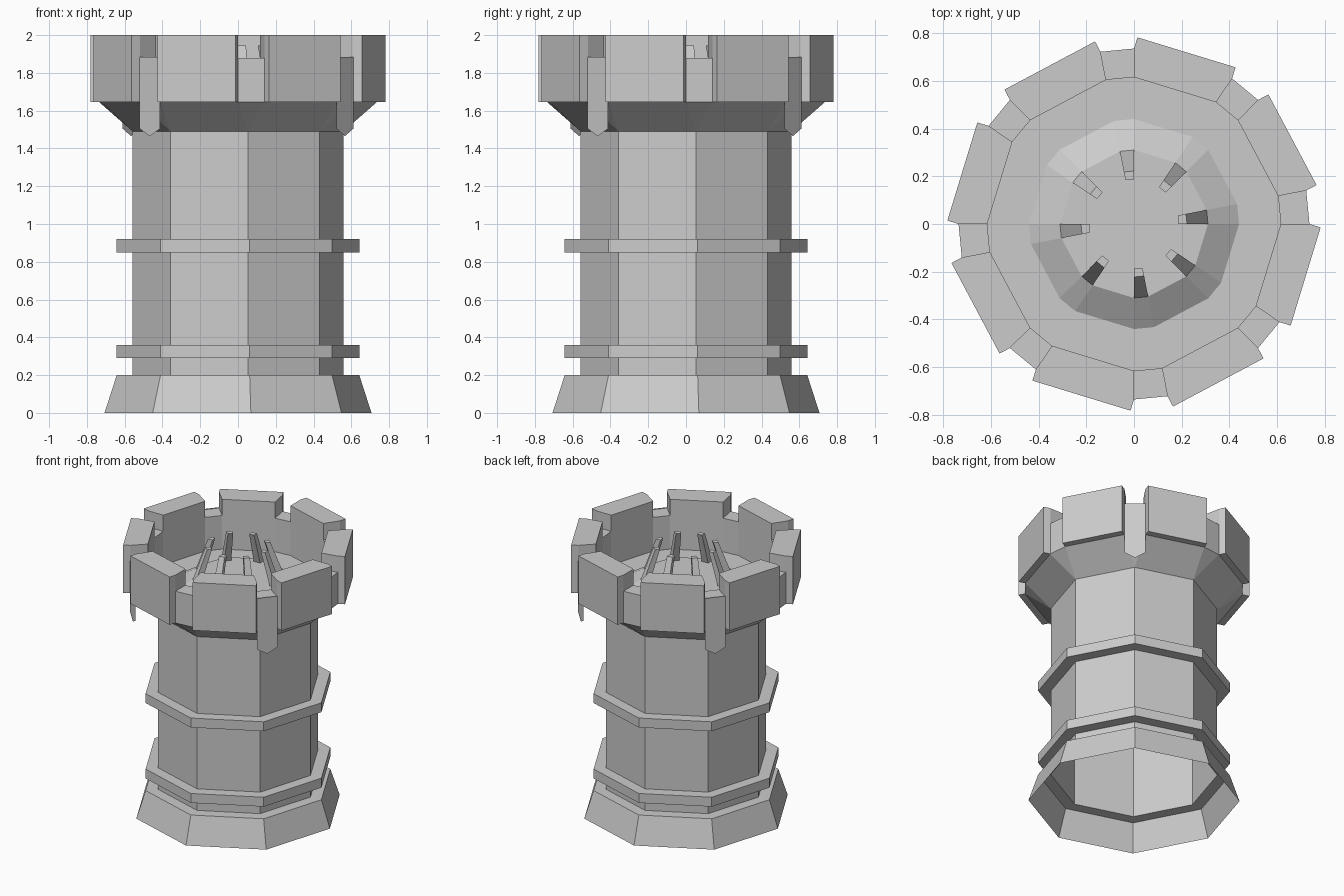
import bpy, bmesh, math
from mathutils import Vector

if "Cube" in bpy.data.objects:
    bpy.data.objects.remove(bpy.data.objects["Cube"])

OCT = [5.5 + 45 * k for k in range(8)]                       # tower corners
CROWN = [a for k in range(8) for a in (45 * k, 45 * k + 11)]  # narrow/wide sides


def pol(r, deg, z):
    a = math.radians(deg)
    return Vector((r * math.cos(a), r * math.sin(a), z))


def finish(name, bm):
    bmesh.ops.recalc_face_normals(bm, faces=bm.faces[:])
    me = bpy.data.meshes.new(name)
    bm.to_mesh(me)
    bm.free()
    ob = bpy.data.objects.new(name, me)
    bpy.context.collection.objects.link(ob)
    return ob


def loft(bm, angles, profile):
    """Faceted lathe: returns the faces of each band and the last ring."""
    rings = [[bm.verts.new(pol(r, a, z)) for a in angles] for r, z in profile]
    n = len(angles)
    bands = [[bm.faces.new((lo[i], lo[(i + 1) % n], hi[(i + 1) % n], hi[i]))
              for i in range(n)] for lo, hi in zip(rings, rings[1:])]
    return bands, rings[-1]


def lathe(name, profile):
    bm = bmesh.new()
    loft(bm, OCT, profile)
    return finish(name, bm)


# Base, shaft and the two bands (open underneath)
lathe("base", [(.71, 0), (.645, .2), (.56, .2)])
lathe("shaft", [(.56, .2), (.56, 1.49)])
for nm, z in (("lower_band", .29), ("upper_band", .85)):
    lathe(nm, [(.56, z), (.645, z), (.645, z + .07), (.56, z + .07)])

# Flare: eight corners fan out to sixteen
bm = bmesh.new()
low = [bm.verts.new(pol(.56, a, 1.49)) for a in OCT]
top = [bm.verts.new(pol(.735, a, 1.645)) for a in CROWN]
for k in range(8):
    bm.faces.new((low[k], top[2 * k + 1], top[2 * k]))
    bm.faces.new((low[k], low[(k + 1) % 8], top[(2 * k + 2) % 16], top[2 * k + 1]))
finish("flare", bm)

# Parapet wall, floor and raised hearth
bm = bmesh.new()
bands, last = loft(bm, CROWN, [(.735, 1.645), (.735, 1.88), (.615, 1.88),
                               (.615, 1.63), (.44, 1.63), (.31, 1.71)])
bm.faces.new(last)
# Merlons: raise the wide sides, then push their outer faces outward
ext = bmesh.ops.extrude_face_region(bm, geom=bands[1][1::2])
bmesh.ops.translate(bm, vec=(0, 0, .12),
                    verts=[g for g in ext["geom"] if isinstance(g, bmesh.types.BMVert)])
bmesh.ops.delete(bm, geom=[f for f in bands[1][1::2] if f.is_valid], context='FACES_ONLY')
bm.normal_update()
for k in range(8):
    d = pol(1, 28 + 45 * k, 0)
    outer = [f for f in bm.faces
             if abs(f.normal.dot(d)) > .99 and f.calc_center_median().dot(d) > .69]
    ext = bmesh.ops.extrude_face_region(bm, geom=outer)
    bmesh.ops.translate(bm, vec=d * .049,
                        verts=[g for g in ext["geom"] if isinstance(g, bmesh.types.BMVert)])
    bmesh.ops.delete(bm, geom=[f for f in outer if f.is_valid], context='FACES_ONLY')
finish("parapet", bm)

# Pointed flaps hanging below the diagonal gaps
bm = bmesh.new()
for k in (1, 3, 5, 7):
    a = 45 * k
    tip = (pol(.737, a, 1.465) + pol(.737, a + 11, 1.465)) / 2
    bm.faces.new([bm.verts.new(p) for p in (
        pol(.737, a, 1.885), pol(.737, a, 1.505), tip,
        pol(.737, a + 11, 1.505), pol(.737, a + 11, 1.885))])
finish("pointed_flaps", bm)

# Spikes leaning inward around the hearth
bm = bmesh.new()
for k in range(8):
    a = 45 * k
    ends = [[bm.verts.new(pol(r, b, z)) for r, b in
             ((ro, a), (ro, a + 11), (ri, a + 11), (ri, a))]
            for ro, ri, z in ((.31, .26, 1.71), (.222, .187, 1.945))]
    b, t = ends
    bm.faces.new(b[::-1])
    bm.faces.new(t)
    for i in range(4):
        j = (i + 1) % 4
        bm.faces.new((b[i], b[j], t[j], t[i]))
finish("spikes", bm)
